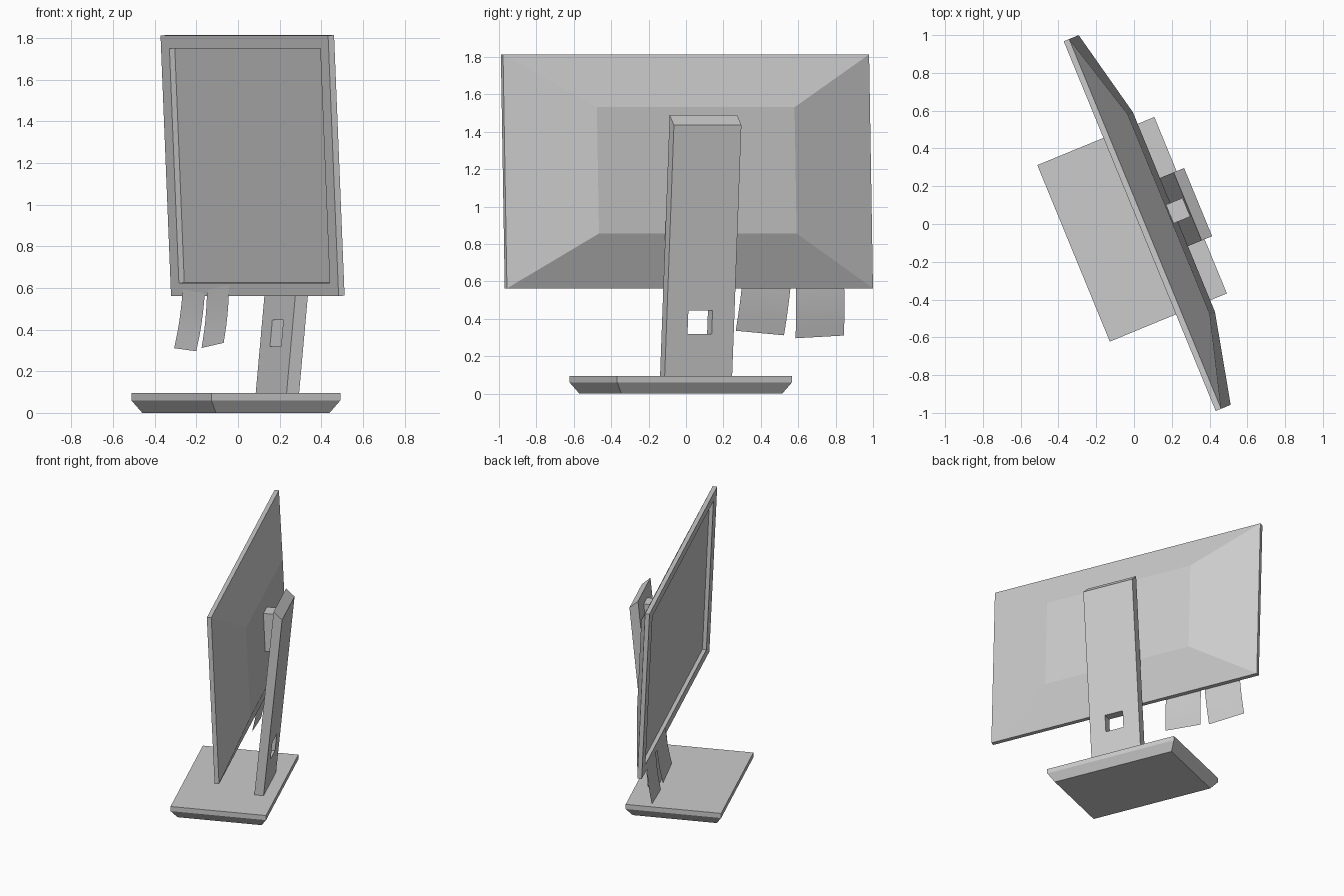
import bpy, bmesh, math
from mathutils import Matrix, Vector

if "Cube" in bpy.data.objects:
    bpy.data.objects.remove(bpy.data.objects["Cube"])

# The model is drawn square-on (x = width, y = depth, z = up), then turned about z
TURN = Matrix.Rotation(math.radians(-67.65), 4, 'Z')
CX = 0.022


def finish(name, bm, local=Matrix()):
    bm.transform(TURN @ local)
    bmesh.ops.recalc_face_normals(bm, faces=bm.faces)
    me = bpy.data.meshes.new(name)
    bm.to_mesh(me)
    bm.free()
    ob = bpy.data.objects.new(name, me)
    bpy.context.collection.objects.link(ob)
    return ob


def loft(name, loops, local=Matrix()):
    """Join closed loops of points in order and cap both ends."""
    bm = bmesh.new()
    rings = [[bm.verts.new(p) for p in loop] for loop in loops]
    for a, b in zip(rings, rings[1:]):
        n = len(a)
        for i in range(n):
            bm.faces.new((a[i], a[(i + 1) % n], b[(i + 1) % n], b[i]))
    bm.faces.new(rings[0])
    bm.faces.new(rings[-1])
    return finish(name, bm, local)


def rect_z(hx, hy, z):
    return [(-hx, -hy, z), (hx, -hy, z), (hx, hy, z), (-hx, hy, z)]


def rect_y(hx, hz, y):
    return [(-hx, y, -hz), (hx, y, -hz), (hx, y, hz), (-hx, y, hz)]


def prism(name, profile, x0, x1):
    """Extrude a (depth, height) profile across the width."""
    return loft(name, [[(x, y, z) for y, z in profile] for x in (x0, x1)])


# base: slab with a chamfered underside
loft("base", [rect_z(0.465, 0.295, 0), rect_z(0.505, 0.335, 0.06),
              rect_z(0.505, 0.335, 0.095)], Matrix.Translation((CX, -0.02, 0)))

# screen: recessed panel, bezel, rim and tapered back, tilted slightly forward
steps = [(0.9, 0.028), (0.9, 0), (1, 0), (1, 0.031), (0.54, 0.154)]
tilt = Matrix.Translation((CX, 0.051, 1.187)) @ Matrix.Rotation(math.radians(2.5), 4, 'X')
loft("screen", [rect_y(1.058 * s, 0.626 * s, y) for s, y in steps], tilt)

# stand: leaning column with a sloped top and a square cable hole
stand = prism("stand", [(0.163, 0.094), (0.228, 0.094), (0.358, 1.435), (0.298, 1.49)],
              CX - 0.195, CX + 0.195)
cutter = prism("cable_hole_cutter", [(0.0, 0.318), (0.5, 0.318), (0.5, 0.445), (0.0, 0.445)],
               CX - 0.068, CX + 0.072)
mod = stand.modifiers.new("cable_hole", 'BOOLEAN')
mod.object = cutter
mod.solver = 'EXACT'
bpy.context.view_layer.objects.active = stand
bpy.ops.object.modifier_apply(modifier=mod.name)
bpy.data.objects.remove(cutter)

# mount joining the stand to the back of the screen
prism("mount", [(0.195, 1.12), (0.275, 1.12), (0.30, 1.405), (0.185, 1.405)],
      CX - 0.052, CX + 0.055)


# paper notes stuck to the lower bezel, curling forward
def note(name, x, z, roll):
    curl = [(0, 0), (0.05, 0.003), (0.10, 0.008), (0.15, 0.014),
            (0.20, 0.022), (0.24, 0.030), (0.28, 0.038)]
    bm = bmesh.new()
    rows = [[bm.verts.new((sx * 0.14, -f, -d)) for sx in (-1, 1)] for d, f in curl]
    for a, b in zip(rows, rows[1:]):
        bm.faces.new((a[0], b[0], b[1], a[1])).smooth = True
    place = Matrix.Translation((x, 0.0755, z)) @ Matrix.Rotation(math.radians(roll), 4, 'Y')
    return finish(name, bm, place)


note("note_left", -0.743, 0.583, 3)
note("note_right", -0.436, 0.603, -5)
